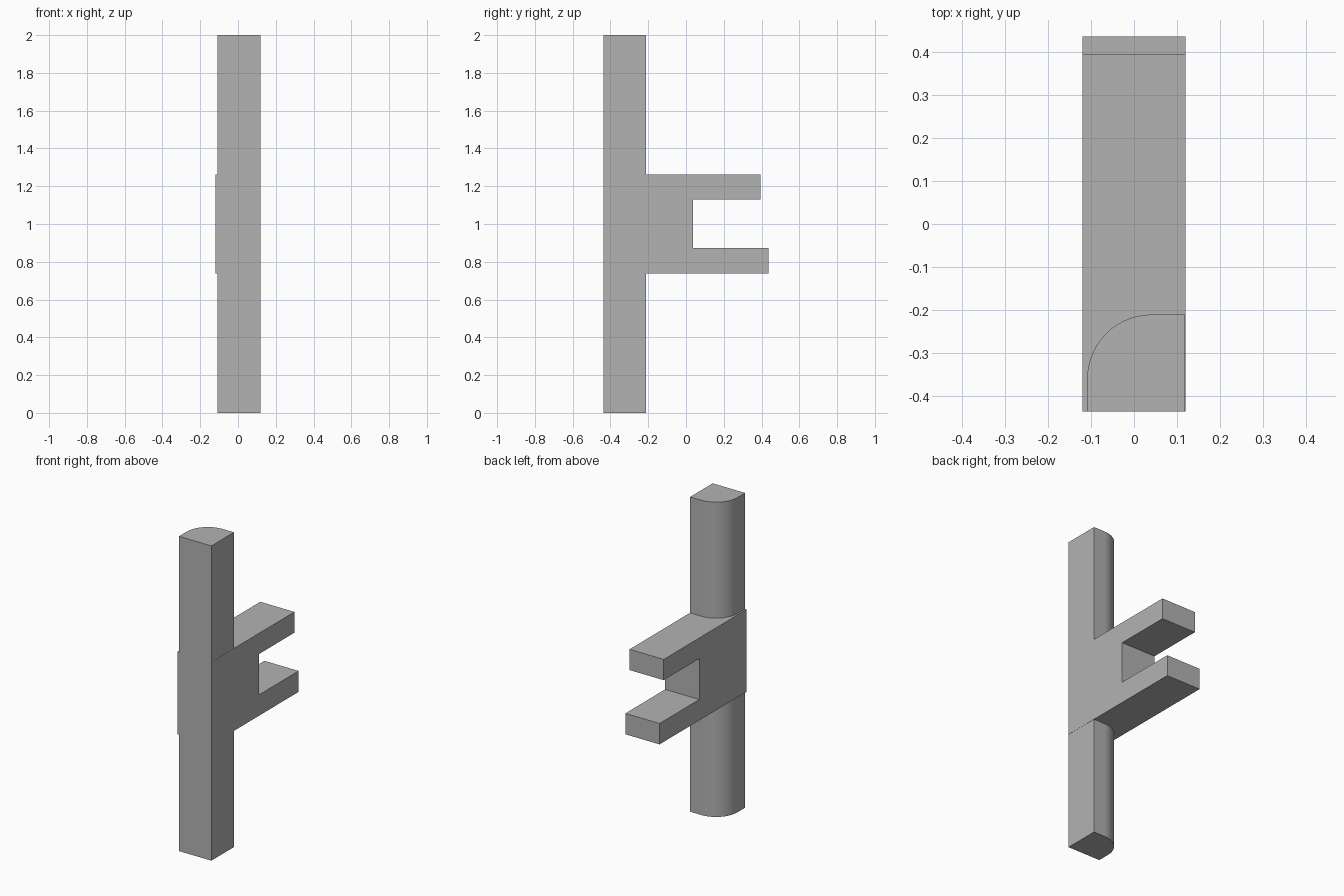
import bpy, bmesh, math
from mathutils import Vector

cube = bpy.data.objects.get("Cube")
if cube:
    bpy.data.objects.remove(cube, do_unlink=True)

grey = bpy.data.materials.new("plain grey")
grey.use_nodes = True
color = (0.45, 0.45, 0.45, 1)
grey.diffuse_color = color
grey.node_tree.nodes["Principled BSDF"].inputs["Base Color"].default_value = color

FRONT, BACK = -0.437, -0.211      # post depth
LEFT, RIGHT = 0.119, -0.109       # post width
SIDE = 0.12                       # bracket half width
LOW, HIGH = 0.739, 1.263          # bracket height


def extrude(name, outline, offset):
    """Make a solid by pushing a flat outline along an offset."""
    bm = bmesh.new()
    face = bm.faces.new([bm.verts.new(p) for p in outline])
    moved = bmesh.ops.extrude_face_region(bm, geom=[face])["geom"]
    verts = [v for v in moved if isinstance(v, bmesh.types.BMVert)]
    bmesh.ops.translate(bm, verts=verts, vec=Vector(offset))
    bmesh.ops.recalc_face_normals(bm, faces=bm.faces)
    mesh = bpy.data.meshes.new(name)
    bm.to_mesh(mesh)
    bm.free()
    mesh.materials.append(grey)
    obj = bpy.data.objects.new(name, mesh)
    bpy.context.collection.objects.link(obj)
    return obj


def post(name, bottom, top):
    """Square post with one large rounded back corner."""
    radius, steps = 0.15, 20
    outline = [(RIGHT, FRONT, bottom), (LEFT, FRONT, bottom), (LEFT, BACK, bottom)]
    for i in range(steps + 1):
        a = math.pi / 2 * (1 + i / steps)
        outline.append((RIGHT + radius + radius * math.cos(a),
                        BACK - radius + radius * math.sin(a), bottom))
    obj = extrude(name, outline, (0, 0, top - bottom))
    bpy.ops.object.select_all(action='DESELECT')
    obj.select_set(True)
    bpy.context.view_layer.objects.active = obj
    bpy.ops.object.shade_smooth_by_angle(angle=math.radians(30))


# Post below and above the bracket
post("lower_post", 0, LOW)
post("upper_post", HIGH, 2)

# Forked bracket, with the lower prong slightly longer
fork = [(FRONT, LOW), (0.437, LOW), (0.437, 0.872), (0.038, 0.872),
        (0.038, 1.131), (0.395, 1.131), (0.395, HIGH), (FRONT, HIGH)]
extrude("forked_bracket", [(-SIDE, y, z) for y, z in fork], (2 * SIDE, 0, 0))
